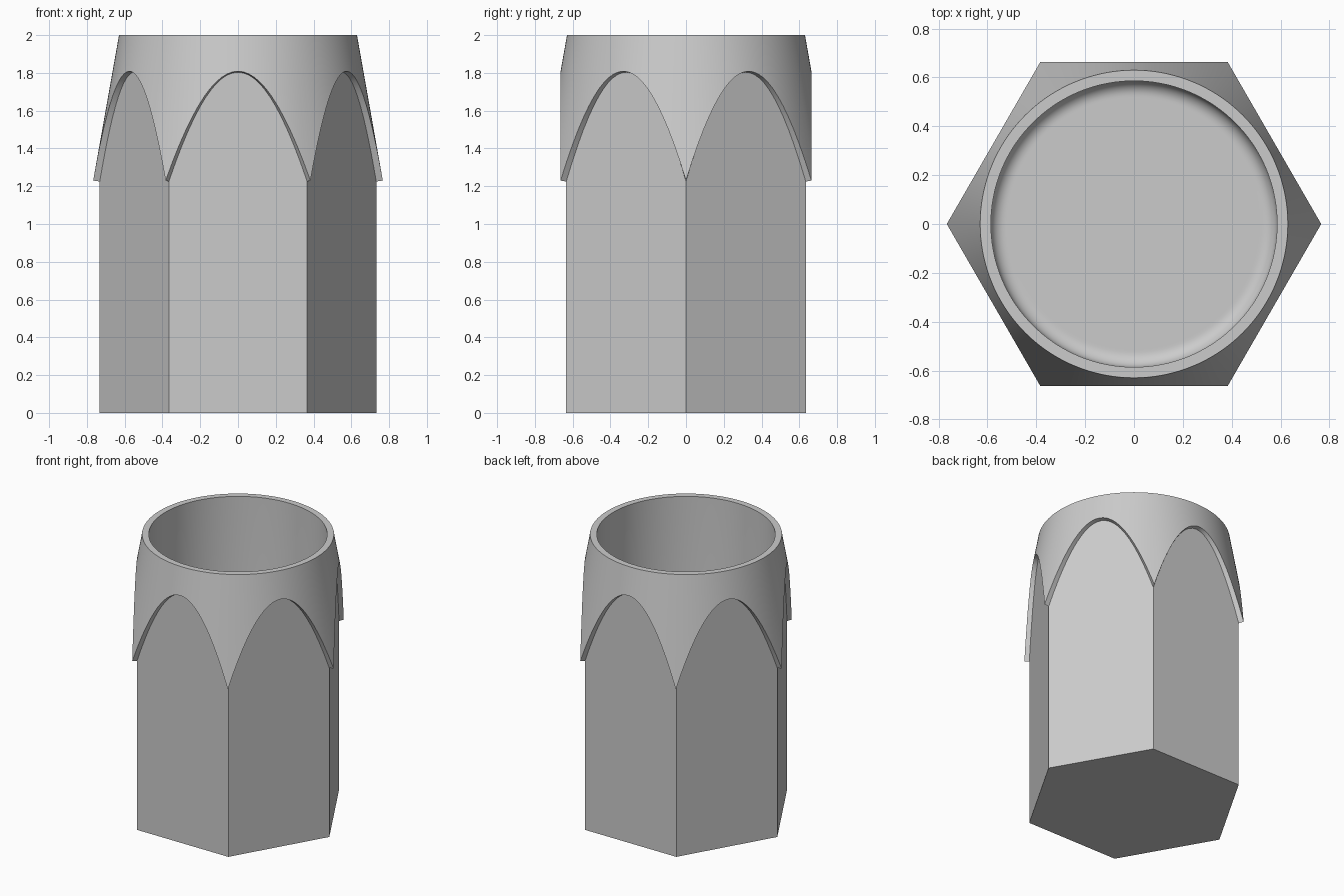
import bpy, bmesh, math

old = bpy.data.objects.get("Cube")
if old:
    bpy.data.objects.remove(old, do_unlink=True)

N = 144                       # segments round the axis, a multiple of six
HEIGHT = 2.0
BODY_FLAT, COLLAR_FLAT = 0.634, 0.664    # centre to flat side
RIM_OUT, RIM_IN = 0.63, 0.586
FLOOR_Z, FILLET = 0.06, 0.06
CORNER_Z = 1.23               # lowest point of the collar scallops

grey = bpy.data.materials.new("plain grey")
grey.use_nodes = True
colour = (0.6, 0.6, 0.6, 1)
grey.diffuse_color = colour
grey.node_tree.nodes["Principled BSDF"].inputs["Base Color"].default_value = colour

SIXTH = math.pi / 3
SLOPE = (COLLAR_FLAT / math.cos(SIXTH / 2) - RIM_OUT) / (HEIGHT - CORNER_Z)


def hexagon(flat, i):
    """Radius of a hexagon with corners on the x axis, at segment i."""
    angle = (i % (N // 6)) * 2 * math.pi / N - SIXTH / 2
    return flat / math.cos(angle)


def scallop(i):
    """Height where the sloping collar meets the outer hexagon."""
    return HEIGHT - (hexagon(COLLAR_FLAT, i) - RIM_OUT) / SLOPE


bm = bmesh.new()


def ring(radius, height):
    verts = []
    for i in range(N):
        a = 2 * math.pi * i / N
        r, z = radius(i), height(i)
        verts.append(bm.verts.new((r * math.cos(a), r * math.sin(a), z)))
    return verts


def circle(r, z):
    return ring(lambda i: r, lambda i: z)


# Hexagonal body, scalloped ledge, conical collar and flat rim
rings = [
    ring(lambda i: hexagon(BODY_FLAT, i), lambda i: 0),
    ring(lambda i: hexagon(BODY_FLAT, i), lambda i: scallop(i) - 0.005),
    ring(lambda i: hexagon(COLLAR_FLAT, i), scallop),
    circle(RIM_OUT, HEIGHT),
    circle(RIM_IN, HEIGHT),
]
# Round bore with a filleted floor
for k in range(9):
    t = k / 8 * math.pi / 2
    rings.append(circle(RIM_IN - FILLET * (1 - math.cos(t)),
                        FLOOR_Z + FILLET * (1 - math.sin(t))))
rings.append(circle(RIM_IN - FILLET - 0.01, FLOOR_Z))

for low, high in zip(rings, rings[1:]):
    for i in range(N):
        j = (i + 1) % N
        bm.faces.new((low[i], low[j], high[j], high[i]))
bm.faces.new(rings[0][::-1])
bm.faces.new(rings[-1])
bmesh.ops.recalc_face_normals(bm, faces=bm.faces[:])

mesh = bpy.data.meshes.new("hexagonal_cup")
bm.to_mesh(mesh)
bm.free()
mesh.materials.append(grey)
cup = bpy.data.objects.new("hexagonal_cup", mesh)
bpy.context.collection.objects.link(cup)

bpy.ops.object.select_all(action='DESELECT')
cup.select_set(True)
bpy.context.view_layer.objects.active = cup
bpy.ops.object.shade_smooth_by_angle(angle=math.radians(30))
